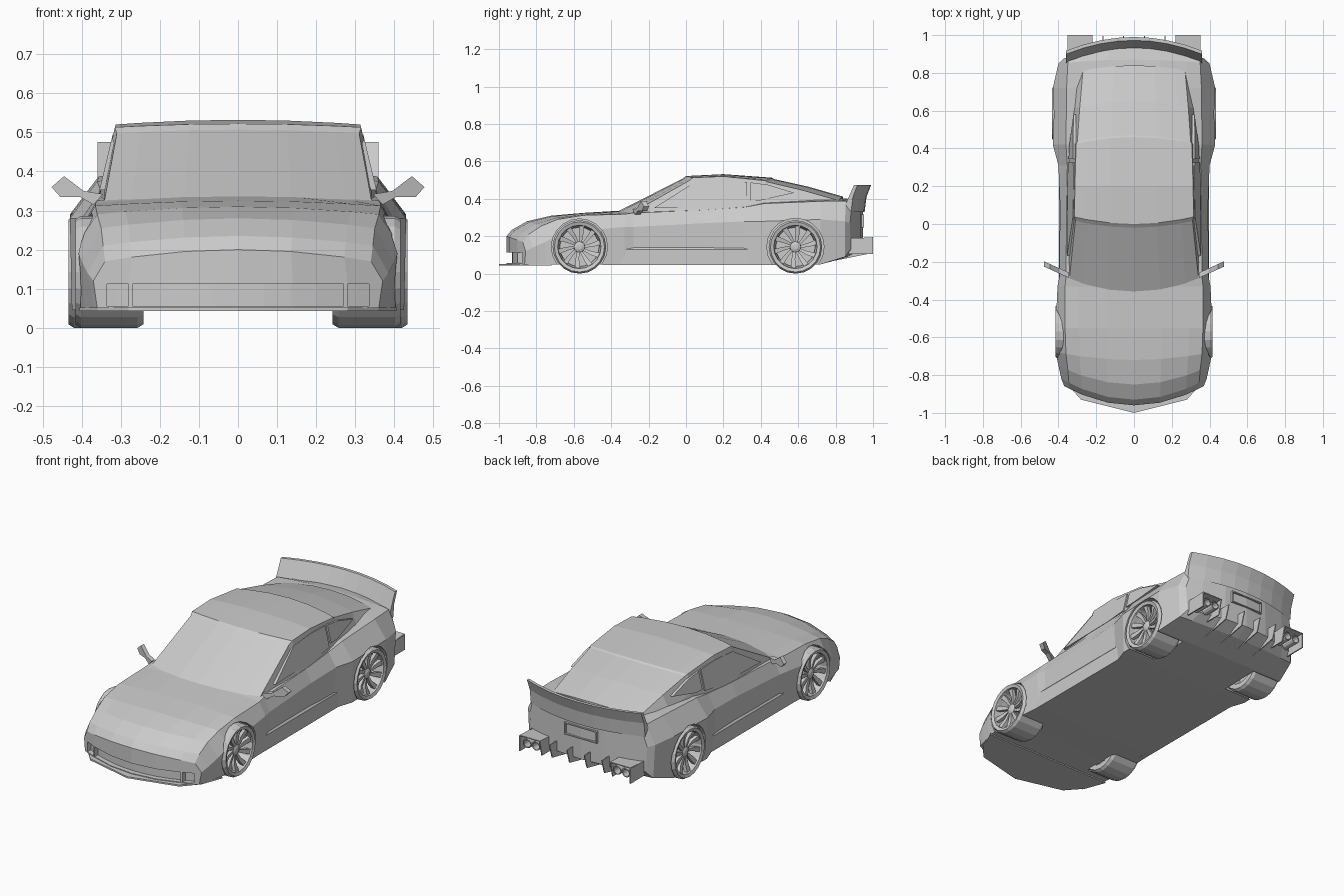
import bpy, bmesh
from math import sin, cos, pi
from mathutils import Vector

if "Cube" in bpy.data.objects:
    bpy.data.objects.remove(bpy.data.objects["Cube"])


def make(name, verts, faces):
    me = bpy.data.meshes.new(name)
    me.from_pydata([tuple(v) for v in verts], [], faces)
    bm = bmesh.new()
    bm.from_mesh(me)
    bmesh.ops.recalc_face_normals(bm, faces=bm.faces)
    bm.to_mesh(me)
    bm.free()
    ob = bpy.data.objects.new(name, me)
    bpy.context.collection.objects.link(ob)
    return ob


def extrude(name, pts, vec):
    n = len(pts)
    v = [Vector(p) for p in pts]
    v += [p + Vector(vec) for p in v]
    faces = [list(range(n)), list(range(n, 2 * n))]
    faces += [[i, (i + 1) % n, n + (i + 1) % n, n + i] for i in range(n)]
    return make(name, v, faces)


def rings(verts, n, count, closed=False):
    """Quads joining consecutive rings of n vertices."""
    last = count if closed else count - 1
    return [[r * n + i, r * n + (i + 1) % n,
             (r + 1) % count * n + (i + 1) % n, (r + 1) % count * n + i]
            for r in range(last) for i in range(n)]


def shell(name, stations):
    """Mirrored loft: y, bottom z, low x, mid x, mid z, shoulder x, shoulder z, centre z, bow."""
    verts = []
    for y, zb, xl, xm, zm, xs, zs, zc, bow in stations:
        half = [(xl * f, zb) for f in (0, .4, .8, 1)] + [(xm, zm), (xs, zs)]
        half += [(xs * f, zs + (zc - zs) * (1 - f * f)) for f in (.8, .4, 0)]
        loop = half + [(-x, z) for x, z in half[7:0:-1]]
        verts += [(x, y + bow * (x / .4) ** 2, z) for x, z in loop]
    faces = rings(verts, 16, len(stations))
    for o in (0, 16 * (len(stations) - 1)):
        for cap in ([0, 1, 7, 8], [1, 2, 6, 7], [2, 3, 4, 5, 6]):
            faces.append([o + k for k in cap])
            faces.append([o + (16 - k) % 16 for k in cap])
    return make(name, verts, faces)


def bowed(name, x0, x1, profile, bow, n=8):
    """Sweep a (y, z) profile across x along a bowed line."""
    verts = []
    for k in range(n + 1):
        x = x0 + (x1 - x0) * k / n
        verts += [(x, y + bow * (x / .4) ** 2, z) for y, z in profile]
    m = len(profile)
    faces = rings(verts, m, n + 1) + [list(range(m)), list(range(n * m, n * m + m))]
    return make(name, verts, faces)


def cut(target, cutter):
    mod = target.modifiers.new("cut", 'BOOLEAN')
    mod.operation = 'DIFFERENCE'
    mod.solver = 'EXACT'
    mod.object = cutter
    cutter.hide_render = True
    cutter.display_type = 'WIRE'


def lathe(name, profile, y, z, s, n=20, closed=True):
    verts = [(s * x, y + r * cos(2 * pi * i / n), z + r * sin(2 * pi * i / n))
             for r, x in profile for i in range(n)]
    faces = rings(verts, n, len(profile), closed)
    if not closed:
        faces += [list(range(n)), list(range(len(verts) - n, len(verts)))]
    return make(name, verts, faces)


# Main body shell
body = shell("body", [
    (-.96, .05, .36, .37, .12, .34, .17, .20, .12),
    (-.93, .05, .37, .385, .14, .345, .21, .235, .12),
    (-.85, .05, .39, .40, .17, .35, .255, .28, .10),
    (-.72, .05, .405, .415, .21, .36, .29, .31, .04),
    (-.55, .05, .41, .415, .23, .365, .312, .325, 0),
    (-.33, .045, .395, .405, .25, .365, .318, .338, 0),
    (-.28, .045, .385, .395, .25, .36, .325, .345, 0),
    (.10, .045, .385, .392, .27, .357, .34, .36, 0),
    (.31, .045, .387, .40, .28, .353, .355, .38, 0),
    (.42, .045, .425, .43, .28, .36, .375, .40, 0),
    (.72, .05, .425, .43, .29, .357, .387, .41, 0),
    (.87, .09, .39, .40, .28, .35, .388, .40, -.02),
    (.945, .13, .36, .37, .27, .34, .37, .385, -.08)])

# Cabin with sloping glass and roof
shell("cabin", [
    (-.36, .29, .345, .345, .30, .343, .318, .335, .08),
    (-.02, .30, .365, .338, .40, .310, .497, .507, .06),
    (0, .30, .365, .338, .41, .315, .513, .522, .06),
    (.20, .30, .365, .338, .41, .313, .520, .532, 0),
    (.46, .30, .355, .332, .40, .306, .497, .513, -.06),
    (.47, .30, .355, .332, .40, .300, .490, .506, -.06),
    (.65, .30, .350, .322, .37, .287, .447, .466, -.06),
    (.84, .30, .345, .315, .35, .270, .392, .412, -.06)])

# Wheel arches and nose openings
for label, yc, r in (("front", -.57, .15), ("rear", .585, .153)):
    for side, s in (("right", 1), ("left", -1)):
        cut(body, lathe(f"{label}_{side}_arch_cutter", [(r, .25), (r, .6)],
                        yc, .143, s, 20, False))
box = [(-1.02, .056), (-.93, .056), (-.93, .112), (-1.02, .112)]
cut(body, bowed("grille_cutter", -.27, .27, box, .12))
for side, s in (("right", 1), ("left", -1)):
    cut(body, bowed(f"{side}_vent_cutter", s * .28, s * .335, box, .12, 2))

# Front splitter
half = [(.28, -.93), (.36, -.84), (.405, -.72)]
extrude("splitter", [(0, -1, .043)] + [(x, y, .043) for x, y in half]
        + [(-x, y, .043) for x, y in half[::-1]], (0, 0, .009))

# Duck-tail spoiler and plate recess frame
bowed("spoiler", -.36, .36, [(.925, .37), (.972, .475), (.99, .475), (.965, .41), (.955, .33)], -.09)
for x, z, w, h in ((0, .312, .2, .006), (0, .25, .2, .006), (-.1, .281, .006, .068), (.1, .281, .006, .068)):
    extrude("plate_frame", [(x - w / 2, .935, z - h / 2), (x + w / 2, .935, z - h / 2),
                            (x + w / 2, .935, z + h / 2), (x - w / 2, .935, z + h / 2)], (0, .016, 0))

# Diffuser fins
for i, x in enumerate((-.165, -.055, .055, .165)):
    extrude(f"diffuser_fin_{i}", [(x - .003, .80, .07), (x - .003, .97, .105),
                                  (x - .003, .995, .185), (x - .003, .90, .185)], (.006, 0, 0))

for side, s in (("right", 1), ("left", -1)):
    # Exhaust housing and pipes
    extrude(f"{side}_exhaust_plate", [(s * .345, .87, .105), (s * .345, 1, .105),
                                      (s * .345, 1, .19), (s * .345, .87, .19)], (s * .007, 0, 0))
    extrude(f"{side}_exhaust_roof", [(s * .22, .87, .182), (s * .35, .87, .182),
                                     (s * .35, 1, .19), (s * .22, 1, .19)], (0, 0, .005))
    extrude(f"{side}_exhaust_inner_plate", [(s * .22, .87, .105), (s * .22, .98, .105),
                                            (s * .22, 1, .19), (s * .22, .87, .19)], (s * .006, 0, 0))
    for k, x in enumerate((.256, .311)):
        verts = [(s * x + r * cos(a * pi / 6), y, .15 + r * sin(a * pi / 6))
                 for r, y in ((.025, .85), (.025, .985), (.02, .985), (.02, .87)) for a in range(12)]
        make(f"{side}_exhaust_{k}", verts, rings(verts, 12, 4) + [list(range(36, 48))])

    # Side windows
    def pane(name, pts):
        extrude(name, [(s * (.367 - .05 * (z - .30) / .21 - .08 * max(0, y - .4)), y, z)
                       for y, z in pts], (-s * .015, 0, 0))
    pane(f"{side}_door_window", [(-.17, .352), (.04, .485), (.2, .495), (.325, .49), (.325, .375), (.2, .36)])
    pane(f"{side}_quarter_window", [(.345, .488), (.44, .475), (.58, .432), (.40, .392), (.345, .39)])

    # Sill skirt
    extrude(f"{side}_skirt", [(s * .37, -.40, .045), (s * .397, -.40, .045),
                              (s * .397, -.40, .13), (s * .38, -.40, .15)], (0, .82, 0))

    # Door mirror
    outline = [(.345, .342), (.37, .315), (.405, .335), (.455, .335), (.477, .36), (.445, .388), (.395, .35)]
    extrude(f"{side}_mirror", [(s * x, -.285 + (x - .345) * .45, z) for x, z in outline], (0, .028, 0))

    # Wheels
    for label, yc, dx in (("front", -.57, -.018), ("rear", .585, 0)):
        name = f"{label}_{side}"
        zc = .143
        lathe(name + "_tyre", [(.112, .40 + dx), (.116, .428 + dx), (.134, .434 + dx), (.143, .42 + dx),
                               (.143, .275 + dx), (.134, .26 + dx), (.105, .26 + dx), (.105, .37 + dx)],
              yc, zc, s)
        lathe(name + "_disc", [(.108, .34 + dx), (.108, .355 + dx)], yc, zc, s, 20, False)
        lathe(name + "_hub", [(.032, .35 + dx), (.03, .405 + dx), (.014, .412 + dx)], yc, zc, s, 10, False)
        verts, faces = [], []
        for i in range(10):
            a = 2 * pi * i / 10
            for x0 in (.385, .405):
                for r, da, lift in ((.02, -.3, 0), (.075, .02, .004), (.113, .1, .015),
                                    (.113, .34, .015), (.07, .3, 0), (.02, .3, 0)):
                    verts.append((s * (x0 + lift + dx), yc + r * cos(a + da), zc + r * sin(a + da)))
            o = i * 12
            faces += [[o + k for k in range(6)], [o + 6 + k for k in range(6)]]
            faces += [[o + k, o + (k + 1) % 6, o + 6 + (k + 1) % 6, o + 6 + k] for k in range(6)]
        make(name + "_spokes", verts, faces)
